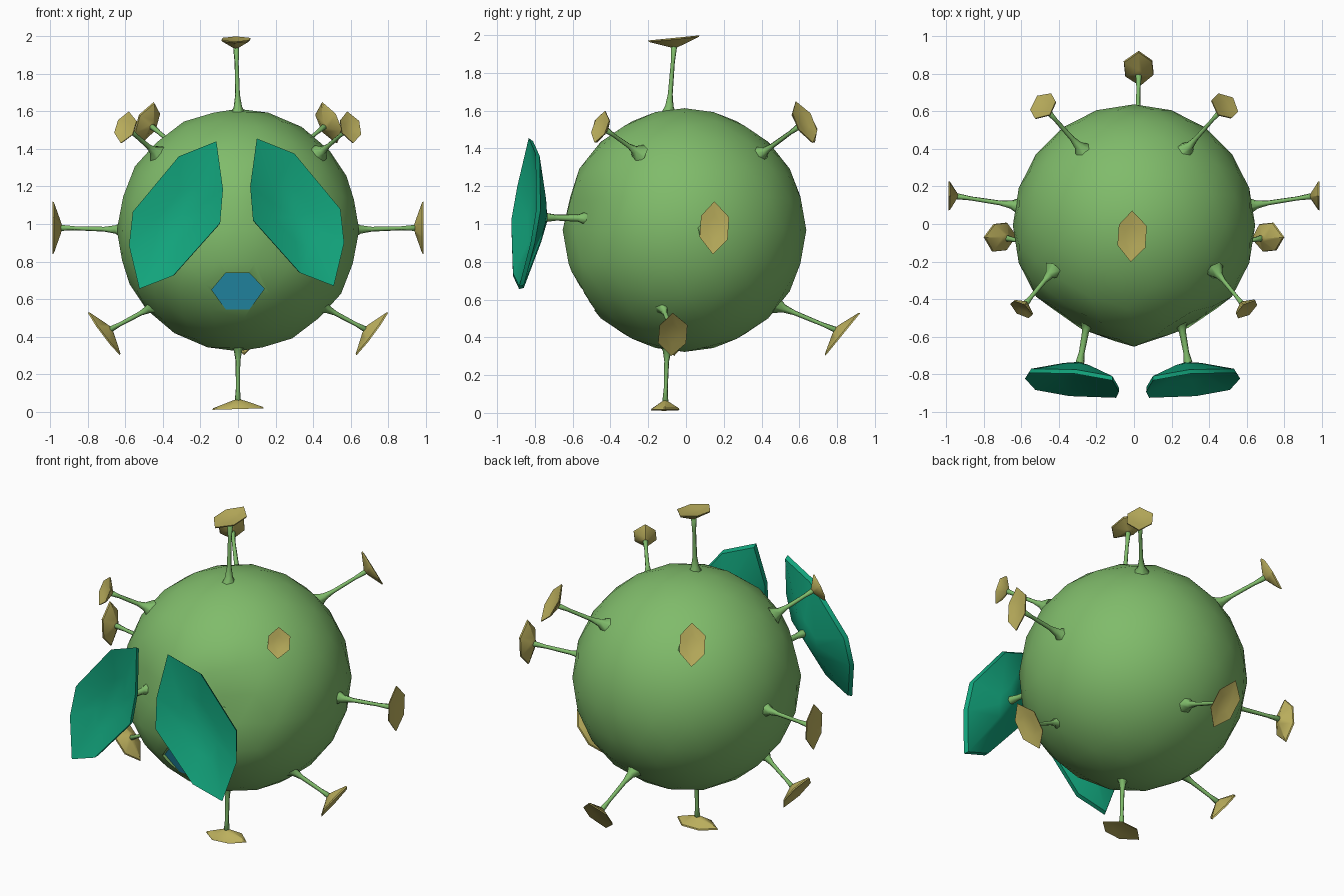
import bpy, bmesh, math
from mathutils import Vector

if "Cube" in bpy.data.objects:
    bpy.data.objects.remove(bpy.data.objects["Cube"])


def material(name, rgb):
    m = bpy.data.materials.new(name)
    m.diffuse_color = (*rgb, 1)
    m.use_nodes = True
    m.node_tree.nodes["Principled BSDF"].inputs["Base Color"].default_value = m.diffuse_color
    return m


GREEN = material("leaf green", (0.215, 0.50, 0.145))
OLIVE = material("olive yellow", (0.50, 0.43, 0.11))
TEAL = material("teal", (0.006, 0.37, 0.20))
BLUE = material("blue", (0.022, 0.34, 0.52))


def finish(name, bm, mat, angle=None):
    bmesh.ops.recalc_face_normals(bm, faces=bm.faces)
    me = bpy.data.meshes.new(name)
    bm.to_mesh(me)
    bm.free()
    ob = bpy.data.objects.new(name, me)
    bpy.context.collection.objects.link(ob)
    if mat:
        me.materials.append(mat)
    if angle:
        bpy.ops.object.select_all(action='DESELECT')
        ob.select_set(True)
        bpy.context.view_layer.objects.active = ob
        bpy.ops.object.shade_smooth_by_angle(angle=math.radians(angle))
    return ob


def loft(name, rings, mat, angle):
    """Skin equal rings of points; a single point closes an end as a fan."""
    bm = bmesh.new()
    vs = [[bm.verts.new(p) for p in r] for r in rings]
    for a, b in zip(vs, vs[1:]):
        n = max(len(a), len(b))
        for i in range(n):
            j = (i + 1) % n
            if len(a) == 1:
                bm.faces.new((a[0], b[i], b[j]))
            elif len(b) == 1:
                bm.faces.new((a[i], a[j], b[0]))
            else:
                bm.faces.new((a[i], a[j], b[j], b[i]))
    return finish(name, bm, mat, angle)


def dish(name, rim, n, mat, dent, edge, depth, back=0.25):
    """Thin cup: dented front, narrow edge, conical back."""
    c = sum(rim, Vector()) / len(rim)
    shrink = lambda k, d: [c + (p - c) * k - n * d for p in rim]
    loft(name, [[c - n * dent], shrink(0.45, dent * 0.75), rim, shrink(0.97, edge),
                shrink(back, depth * 0.8), [c - n * depth]], mat, 40)


def stalk(name, base, tip, r):
    """Thin stem flaring into the body and slightly into the plate."""
    d = (tip - base).normalized()
    u = d.orthogonal().normalized()
    w = d.cross(u)
    start = base - d * 0.04
    length = (tip - start).length

    def ring(t, rad):
        return [start + d * length * t + (u * math.cos(k * math.tau / 6) + w * math.sin(k * math.tau / 6)) * rad
                for k in range(6)]
    loft(name, [[start], ring(0, r * 5), ring(0.16, r * 2.1), ring(0.32, r * 1.2),
                ring(0.75, r), ring(0.95, r * 1.5), [tip]], GREEN, 60)


def spike(name, base, tip, n, long_axis, a, b):
    base, tip, n, u = (Vector(v) for v in (base, tip, n, long_axis))
    n.normalize()
    u = (u - n * u.dot(n)).normalized()
    w = n.cross(u)
    shape = [(1, 0), (0.45, 0.9), (-0.35, 1), (-1, 0.1), (-0.45, -0.9), (0.4, -1)]
    rim = [tip + u * (a * x) + w * (b * y) for x, y in shape]
    dish(name + "_plate", rim, n, OLIVE, 0.012, 0.008, 0.055)
    stalk(name + "_stalk", base, tip - n * 0.03, 0.011)


# Round body, flattened behind the eyes
CENTRE = Vector((0, -0.008, 0.968))
bm = bmesh.new()
bmesh.ops.create_icosphere(bm, subdivisions=3, radius=0.645)
sockets = [Vector((s * 0.47, -0.87, 0.14)).normalized() for s in (1, -1)]
for v in bm.verts:
    d = v.co.normalized()
    for e in sockets:
        ang = d.angle(e)
        if ang < 0.5:
            v.co -= d * 0.06 * (0.5 + 0.5 * math.cos(ang / 0.5 * math.pi))
    v.co += CENTRE
body = finish("body", bm, GREEN, 50)

# Six-sided mouth: recess with a blue floor
MOUTH = [(-0.14, 0.65), (-0.065, 0.74), (0.06, 0.74), (0.14, 0.655), (0.06, 0.545), (-0.065, 0.545)]


def mouth_floor(z, off=0.0):
    return -0.475 - (z - 0.545) * 0.37 + off


bm = bmesh.new()
rear = [bm.verts.new((x, mouth_floor(z), z)) for x, z in MOUTH]
front = [bm.verts.new((x, -0.8, z)) for x, z in MOUTH]
bm.faces.new(rear)
bm.faces.new(front)
for i in range(6):
    j = (i + 1) % 6
    bm.faces.new((rear[i], rear[j], front[j], front[i]))
cutter = finish("mouth_cutter", bm, GREEN)
cutter.hide_render = True
cutter.hide_set(True)
cut = body.modifiers.new("mouth recess", 'BOOLEAN')
cut.operation = 'DIFFERENCE'
cut.solver = 'EXACT'
cut.object = cutter

bm = bmesh.new()
plate = [[bm.verts.new((x, mouth_floor(z, o), z)) for x, z in MOUTH] for o in (-0.006, 0.002)]
for ring in plate:
    bm.faces.new(ring)
for i in range(6):
    j = (i + 1) % 6
    bm.faces.new((plate[0][i], plate[0][j], plate[1][j], plate[1][i]))
finish("mouth", bm, BLUE)

# Single spikes on the centre line
spike("top_spike", (0, -0.09, 1.60), (-0.01, -0.065, 1.985), (0, -0.1, 1), (0, 1, 0), 0.137, 0.078)
spike("bottom_spike", (0, -0.10, 0.34), (0.0, -0.11, 0.015), (0.03, 0, -1), (1, 0, 0), 0.137, 0.075)
spike("back_spike", (0.02, 0.50, 0.56), (0.025, 0.83, 0.415), (0, 0.77, -0.63), (0, 0.63, 0.77), 0.145, 0.08)

# Paired spikes and eyes
EYE = [(0.10, 1.455), (0.30, 1.375), (0.545, 1.08), (0.565, 0.90),
       (0.51, 0.67), (0.33, 0.74), (0.08, 1.02), (0.065, 1.20)]
for s, side in ((1, "right"), (-1, "left")):
    def m(x, y, z):
        return (s * x, y, z)
    spike(side + "_side_spike", m(0.635, 0.10, 0.97), m(0.988, 0.15, 0.98),
          m(1, 0, 0), (0, 0, 1), 0.14, 0.078)
    spike(side + "_upper_back_spike", m(0.29, 0.41, 1.38), m(0.485, 0.63, 1.54),
          m(0.6, 0.68, 0.50), m(-0.03, -0.04, 0.11), 0.125, 0.075)
    spike(side + "_upper_front_spike", m(0.45, -0.27, 1.39), m(0.60, -0.455, 1.515),
          m(0.55, -0.75, 0.35), (0, 0, 1), 0.09, 0.065)
    spike(side + "_lower_spike", m(0.47, -0.12, 0.55), m(0.715, -0.07, 0.415),
          m(0.8, 0.1, -0.6), m(0.6, 0, 0.8), 0.142, 0.078)
    dx, dz = (0, 0) if s > 0 else (0.015, -0.015)
    rim = [Vector(m(x + dx, -0.925 + 0.26 * (x - 0.08) + 0.2 * (z - 1.02), z + dz)) for x, z in EYE]
    normal = Vector(m(0.26, -1, 0.2)).normalized()
    dish(side + "_eye", rim, normal, TEAL, 0.07, 0.025, 0.13, 0.3)
    stalk(side + "_eye_stalk", Vector(m(0.25, -0.53, 1.03)), Vector(m(0.29, -0.75, 1.035)), 0.016)
